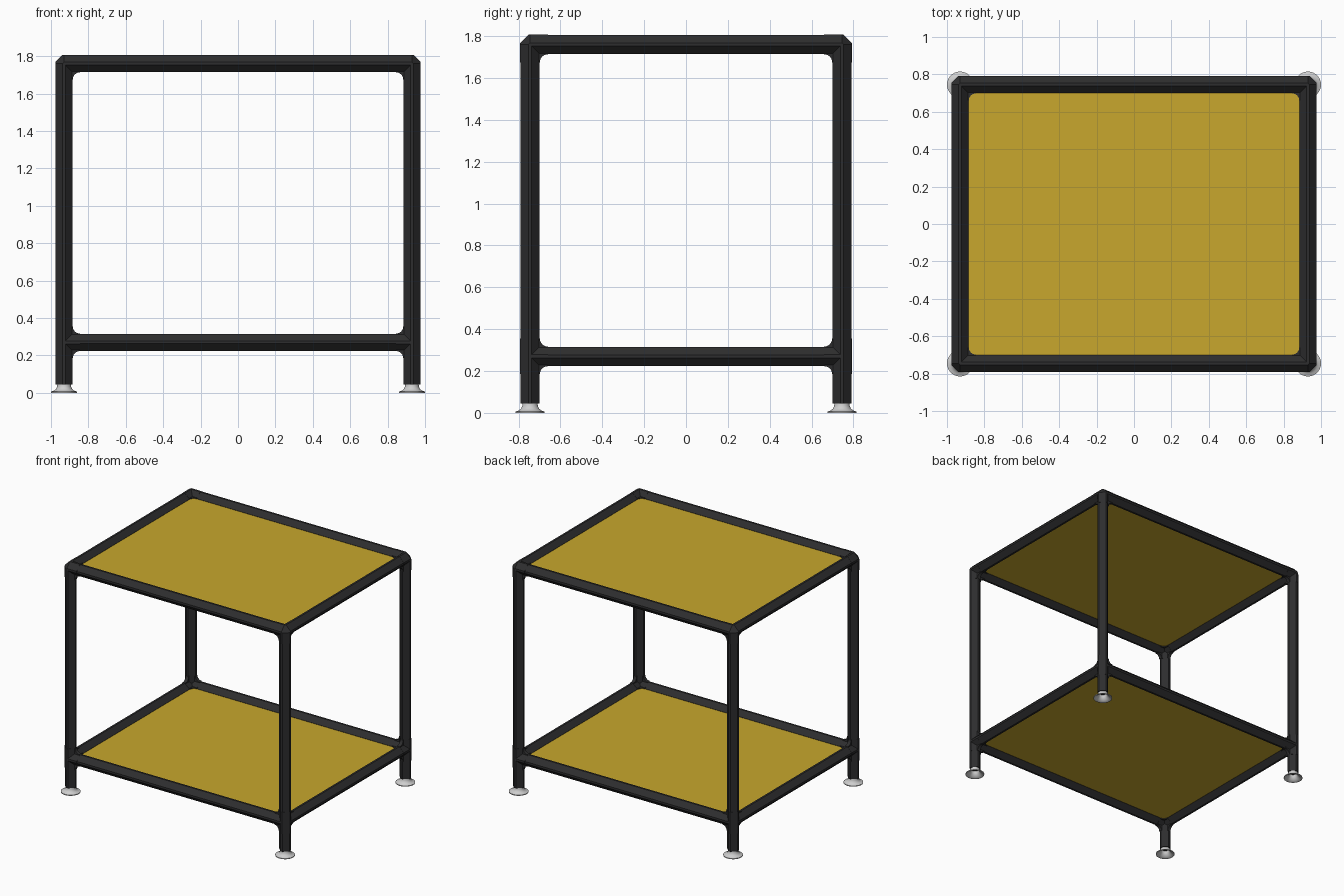
import bpy, bmesh, math
from mathutils import Vector

cube = bpy.data.objects.get("Cube")
if cube:
    bpy.data.objects.remove(cube, do_unlink=True)

CX, CY = 0.93, 0.745           # post centre lines
Z_LOW, Z_TOP = 0.27, 1.76      # rail centre heights
LEG_BOTTOM = 0.045
PIPE, JOINT, ARM = 0.0455, 0.047, 0.085
X, Y, Z = Vector((1, 0, 0)), Vector((0, 1, 0)), Vector((0, 0, 1))


def material(name, rgb, rough):
    m = bpy.data.materials.new(name)
    m.use_nodes = True
    m.diffuse_color = (*rgb, 1)
    bsdf = m.node_tree.nodes["Principled BSDF"]
    bsdf.inputs["Base Color"].default_value = (*rgb, 1)
    bsdf.inputs["Roughness"].default_value = rough
    return m


black = material("black frame", (0.027, 0.027, 0.028), 0.6)
gold = material("gold panel", (0.58, 0.387, 0.026), 0.6)
grey = material("light grey foot", (0.62, 0.62, 0.62), 0.5)


def finish(name, bm, mat, mirror):
    bmesh.ops.recalc_face_normals(bm, faces=bm.faces)
    me = bpy.data.meshes.new(name)
    bm.to_mesh(me)
    bm.free()
    ob = bpy.data.objects.new(name, me)
    bpy.context.collection.objects.link(ob)
    me.materials.append(mat)
    if any(mirror):
        mod = ob.modifiers.new("Mirror", "MIRROR")
        mod.use_axis = (mirror[0], mirror[1], False)
    return ob


def ring(centre, axis, r):
    """Eight-sided section: a diamond with its tips cut flat."""
    u, v = [a for a in (X, Y, Z) if abs(a.dot(axis)) < 0.5]
    f = r * 0.17
    pts = [(r, f), (f, r), (-f, r), (-r, f), (-r, -f), (-f, -r), (f, -r), (r, -f)]
    return [Vector(centre) + u * a + v * b for a, b in pts]


def add_hull(bm, points):
    part = bmesh.new()
    for p in points:
        part.verts.new(p)
    bmesh.ops.convex_hull(part, input=part.verts)
    bmesh.ops.dissolve_limit(part, angle_limit=0.01, verts=part.verts, edges=part.edges)
    me = bpy.data.meshes.new("part")
    part.to_mesh(me)
    part.free()
    bm.from_mesh(me)
    bpy.data.meshes.remove(me)


def bar(name, a, b, axis, mirror):
    bm = bmesh.new()
    add_hull(bm, ring(a, axis, PIPE) + ring(b, axis, PIPE))
    return finish(name, bm, black, mirror)


def add_fillet(bm, centre, u, v):
    """Rounded web in the inner corner between two arms."""
    e, inner, half = 0.084, 0.028, 0.013
    rad = e - JOINT
    pts = [(inner, inner), (e, inner)]
    for i in range(7):
        t = -math.pi / 2 - i * math.pi / 12
        pts.append((e + rad * math.cos(t), e + rad * math.sin(t)))
    pts.append((inner, e))
    n = u.cross(v)
    verts = [bm.verts.new(centre + u * a + v * b - n * half) for a, b in pts]
    face = bm.faces.new(verts)
    ext = bmesh.ops.extrude_face_region(bm, geom=[face])
    top = [g for g in ext["geom"] if isinstance(g, bmesh.types.BMVert)]
    bmesh.ops.translate(bm, verts=top, vec=n * half * 2)


def joint(name, z, arms):
    bm = bmesh.new()
    c = Vector((CX, CY, z))
    add_hull(bm, ring(c, X, JOINT) + ring(c, Y, JOINT) + ring(c, Z, JOINT))
    for d in arms:
        add_hull(bm, ring(c, d, JOINT) + ring(c + d * ARM, d, JOINT))
    for i, u in enumerate(arms):
        for v in arms[i + 1:]:
            if abs(u.dot(v)) < 0.5:
                add_fillet(bm, c, u, v)
    return finish(name, bm, black, (True, True))


# Posts, rails and corner joints
bar("post", (CX, CY, LEG_BOTTOM), (CX, CY, Z_TOP), Z, (True, True))
for level, z in (("lower", Z_LOW), ("upper", Z_TOP)):
    bar(level + "_long_rail", (-CX, CY, z), (CX, CY, z), X, (False, True))
    bar(level + "_side_rail", (CX, -CY, z), (CX, CY, z), Y, (True, False))
joint("upper_corner_joint", Z_TOP, [-X, -Y, -Z])
joint("lower_corner_joint", Z_LOW, [-X, -Y, -Z, Z])

# Shelf panels, let into the rails
for level, z in (("lower", Z_LOW), ("upper", Z_TOP)):
    bm = bmesh.new()
    bmesh.ops.create_cube(bm, size=1)
    bmesh.ops.scale(bm, verts=bm.verts, vec=(2 * CX - 0.06, 2 * CY - 0.06, 0.012))
    bmesh.ops.translate(bm, verts=bm.verts, vec=(0, 0, z))
    finish(level + "_shelf_panel", bm, gold, (False, False))

# Bell-shaped feet, hollow underneath
profile = [(0.028, 0.047), (0.036, 0.045), (0.037, 0.034), (0.043, 0.02), (0.055, 0.011),
           (0.07, 0.006), (0.07, 0), (0.064, 0), (0.05, 0.008), (0.036, 0.02), (0.028, 0.04)]
bm = bmesh.new()
loop = [bm.verts.new((CX + r, CY, h)) for r, h in profile]
edges = [bm.edges.new((loop[i], loop[(i + 1) % len(loop)])) for i in range(len(loop))]
bmesh.ops.spin(bm, geom=loop + edges, cent=(CX, CY, 0), axis=(0, 0, 1),
               angle=2 * math.pi, steps=32, use_duplicate=False)
bmesh.ops.remove_doubles(bm, verts=bm.verts, dist=0.0001)
foot = finish("foot", bm, grey, (True, True))
bpy.ops.object.select_all(action="DESELECT")
foot.select_set(True)
bpy.context.view_layer.objects.active = foot
bpy.ops.object.shade_smooth_by_angle(angle=math.radians(40))
